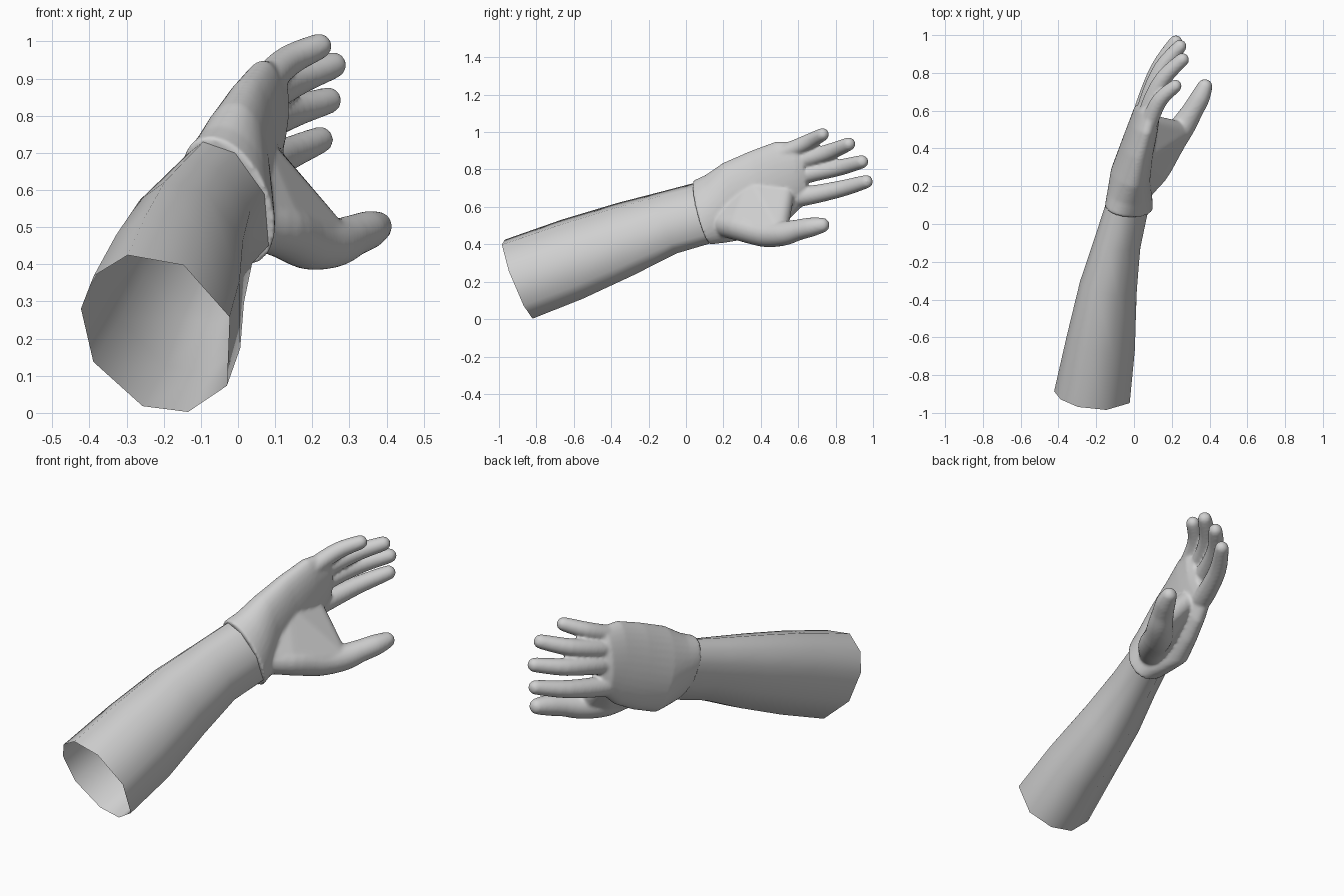
import bpy, bmesh, math
from mathutils import Vector, Matrix

if "Cube" in bpy.data.objects:
    bpy.data.objects.remove(bpy.data.objects["Cube"])

skin = bpy.data.materials.new("plain grey")
skin.diffuse_color = (0.63, 0.63, 0.63, 1)
skin.use_nodes = True
skin.node_tree.nodes["Principled BSDF"].inputs["Base Color"].default_value = skin.diffuse_color


def loft(bm, rings, cap):
    rows = [[bm.verts.new(p) for p in r] for r in rings]
    n = len(rows[0])
    for a, b in zip(rows, rows[1:]):
        for i in range(n):
            bm.faces.new((a[i], a[(i + 1) % n], b[(i + 1) % n], b[i]))
    if cap:
        bm.faces.new(rows[0][::-1])
        bm.faces.new(rows[-1])


def section(c, a, b, tilt, sx, sz, angles):
    """Tilted ellipse in x/z, sheared in y so that it leans across the limb."""
    t = math.radians(tilt)
    pts = []
    for ang in angles:
        u = math.radians(ang - tilt)
        s, w = b * math.cos(u), a * math.sin(u)
        dx = s * math.cos(t) - w * math.sin(t)
        dz = s * math.sin(t) + w * math.cos(t)
        pts.append((c[0] + dx, c[1] - sx * dx - sz * dz, c[2] + dz))
    return pts


def tube(bm, pts, n=20):
    """Round limb through (x, y, z, radius) points with a domed tip."""
    P = [Vector(p[:3]) for p in pts]
    R = [p[3] for p in pts]
    cs, rs = [], []
    for i in range(len(P) - 1):                      # smooth the path
        p0, p3 = P[max(i - 1, 0)], P[min(i + 2, len(P) - 1)]
        for k in range(4):
            t = k / 4
            cs.append(0.5 * (2 * P[i] + (P[i + 1] - p0) * t
                      + (2 * p0 - 5 * P[i] + 4 * P[i + 1] - p3) * t * t
                      + (3 * P[i] - p0 - 3 * P[i + 1] + p3) * t ** 3))
            rs.append(R[i] * (1 - t) + R[i + 1] * t)
    d = (P[-1] - cs[-1]).normalized()
    for k in range(5):
        a = math.radians(20 * k)
        cs.append(P[-1] + d * R[-1] * math.sin(a))
        rs.append(R[-1] * math.cos(a))
    rings = []
    for i, c in enumerate(cs):
        tan = (cs[min(i + 1, len(cs) - 1)] - cs[max(i - 1, 0)]).normalized()
        u = tan.cross(Vector((0, 0, 1))).normalized()
        v = u.cross(tan)
        rings.append([c + rs[i] * (u * math.cos(2 * math.pi * j / n) + v * math.sin(2 * math.pi * j / n))
                      for j in range(n)])
    loft(bm, rings, True)


def pad(bm, balls):
    """Convex fleshy pad wrapped around (x, y, z, radius) balls."""
    tmp = bmesh.new()
    for x, y, z, r in balls:
        bmesh.ops.create_icosphere(tmp, subdivisions=3, radius=r, matrix=Matrix.Translation((x, y, z)))
    res = bmesh.ops.convex_hull(tmp, input=tmp.verts[:], use_existing_faces=False)
    hull = [f for f in res["geom"] if isinstance(f, bmesh.types.BMFace)]
    new = {}
    for f in hull:
        for v in f.verts:
            if v not in new:
                new[v] = bm.verts.new(v.co)
        bm.faces.new([new[v] for v in f.verts])
    tmp.free()


def finish(bm, name):
    bmesh.ops.recalc_face_normals(bm, faces=bm.faces)
    me = bpy.data.meshes.new(name)
    bm.to_mesh(me)
    bm.free()
    me.materials.append(skin)
    for f in me.polygons:
        f.use_smooth = True
    ob = bpy.data.objects.new(name, me)
    bpy.context.collection.objects.link(ob)
    return ob


# forearm: open nine-sided sleeve from elbow to wrist
bm = bmesh.new()
sides = [107, 140, 168, 207, 252, 286, 325, 378, 425]
loft(bm, [section(c, a, b, t, sx, k, sides) for c, a, b, t, sx, k in [
    ((-.214, -.895, .214), .234, .188, 42, .18, .42),
    ((-.165, -.61, .32), .232, .168, 34, .25, .36),
    ((-.127, -.32, .43), .206, .142, 28, .25, .33),
    ((-.08, -.09, .517), .177, .115, 26, .25, .33),
    ((-.028, .10, .57), .176, .102, 27, .25, .33)]], False)
finish(bm, "forearm")

# palm, from the wrist cuff to the knuckles
bm = bmesh.new()
around = [i * 360 / 32 for i in range(32)]
loft(bm, [section(c, a, b, t, sx, k, around) for c, a, b, t, sx, k in [
    ((-.027, .085, .57), .185, .108, 27, .25, .33),
    ((-.022, .16, .59), .185, .113, 14, .25, .33),
    ((-.018, .26, .63), .205, .104, -2, .2, .3),
    ((.016, .40, .69), .21, .086, -3, .2, .25),
    ((.05, .52, .745), .205, .074, -5, .2, .18),
    ((.07, .60, .775), .175, .064, -8, .2, .1),
    ((.085, .64, .778), .135, .040, -8, .2, .1)]], True)

# four fingers, curling toward the palm side
for f in [
    [(.06, .45, .86, .045), (.09, .56, .905, .045), (.14, .66, .95, .042), (.218, .73, .987, .035)],
    [(.05, .48, .81, .05), (.085, .63, .852, .047), (.155, .77, .895, .044), (.256, .87, .936, .036)],
    [(.04, .48, .73, .05), (.075, .65, .775, .048), (.145, .82, .81, .044), (.243, .94, .841, .036)],
    [(.02, .45, .645, .052), (.057, .62, .655, .052), (.13, .82, .695, .045), (.221, .964, .735, .036)],
]:
    tube(bm, f)

# thumb with its fleshy base
tube(bm, [(.0, .16, .52, .07), (.11, .28, .495, .075), (.19, .42, .46, .075), (.26, .52, .458, .066),
          (.31, .60, .477, .056), (.35, .67, .492, .052), (.375, .727, .502, .041)])
# ball of the thumb and the web running to the index finger
pad(bm, [(.0, .16, .54, .07), (.11, .28, .50, .07), (.19, .42, .46, .07), (.24, .49, .475, .055),
         (.08, .53, .67, .05), (.0, .30, .62, .07), (.025, .36, .70, .07)])

# blend everything into one smooth hand
hand = finish(bm, "hand")
r = hand.modifiers.new("blend", 'REMESH')
r.mode = 'VOXEL'
r.voxel_size = .008
r.use_smooth_shade = True
s = hand.modifiers.new("soften", 'SMOOTH')
s.factor = .5
s.iterations = 8
